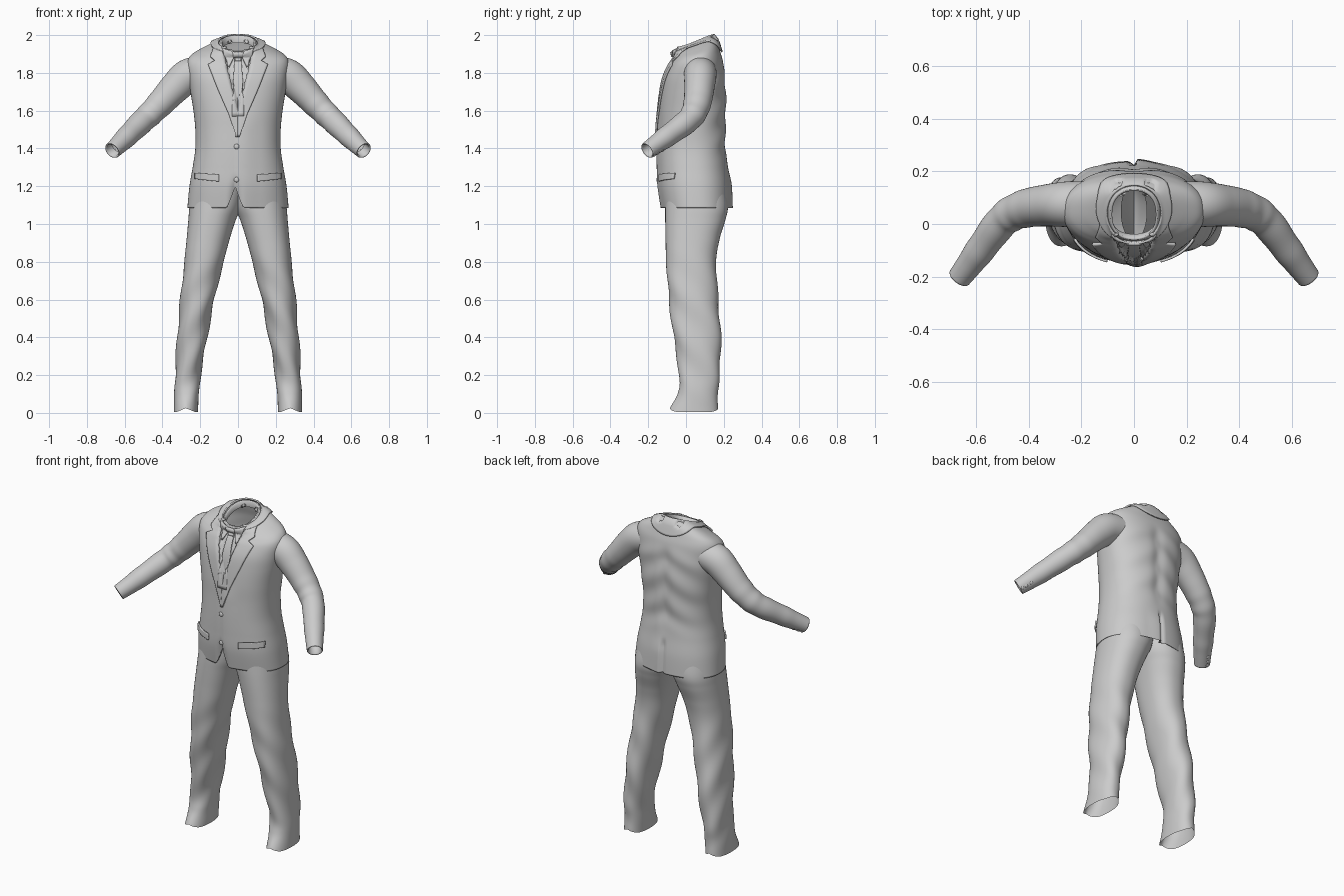
import bpy, math
from mathutils import Vector
from mathutils.bvhtree import BVHTree

if "Cube" in bpy.data.objects:
    bpy.data.objects.remove(bpy.data.objects["Cube"])


def catmull(pts, n):
    """Smooth interpolation through a table of tuples, n steps per segment."""
    out = []
    for i in range(len(pts) - 1):
        a, b, c, d = (pts[max(0, min(len(pts) - 1, i + k))] for k in (-1, 0, 1, 2))
        for j in range(n):
            t = j / n
            out.append(tuple(q + 0.5 * t * (r - p + t * (2*p - 5*q + 4*r - s + t * (3*(q - r) + s - p)))
                             for p, q, r, s in zip(a, b, c, d)))
    return out + [tuple(pts[-1])]


def smoothstep(a, b, v):
    t = max(0, min(1, (v - a) / (b - a)))
    return t * t * (3 - 2 * t)


def grid(name, rows, closed=False, mirror=False, thick=0):
    """Mesh from rows of points; closed joins each row into a ring."""
    n = len(rows[0])
    verts = [p for r in rows for p in r]
    faces = [(i*n + j, i*n + (j+1) % n, (i+1)*n + (j+1) % n, (i+1)*n + j)
             for i in range(len(rows) - 1) for j in range(n if closed else n - 1)]
    me = bpy.data.meshes.new(name)
    me.from_pydata(verts, [], faces)
    me.shade_smooth()
    ob = bpy.data.objects.new(name, me)
    bpy.context.collection.objects.link(ob)
    if mirror:
        ob.modifiers.new("mirror", 'MIRROR').use_mirror_merge = False
    if thick:
        m = ob.modifiers.new("thickness", 'SOLIDIFY')
        m.thickness, m.offset = thick, 0
    return ob, verts, faces


def oval(a, e):
    """Point on a unit superellipse."""
    c, s = math.cos(a), math.sin(a)
    return math.copysign(abs(c) ** (2/e), c), math.copysign(abs(s) ** (2/e), s)


# Jacket body: z, half width, front y, back y, tilt of the ring
body = [(1.085, .268, -.128, .24, 0), (1.2, .257, -.145, .235, 0), (1.3, .24, -.148, .222, 0),
        (1.4, .226, -.148, .213, 0), (1.5, .226, -.145, .212, 0), (1.6, .236, -.142, .215, 0),
        (1.7, .252, -.132, .213, 0), (1.78, .264, -.118, .208, .03), (1.85, .27, -.092, .195, .1),
        (1.89, .25, -.072, .18, .2), (1.92, .195, -.06, .168, .3), (1.943, .135, -.064, .156, .4),
        (1.952, .106, -.066, .146, .42), (1.966, .09, -.06, .132, .42)]
levels = catmull(body, 9)
levels = [(1.095, .255, -.112, .226, 0)] + levels + [(1.964, .083, -.053, .126, .42), (1.925, .084, -.052, .13, .42)]


def body_point(level, a):
    z, hx, yf, yb, k = level
    cx, cy = oval(a, 2.3)
    x, y = hx * cx, (yf + yb) / 2 + (yb - yf) / 2 * cy
    z += k * (y - .05)
    if cy < 0:
        # cutaway hem, sunken shirt front and overlapping front edge
        if z < 1.3:
            hem = 1.085 + .115 * max(0, 1 - abs(x + .015) / .045) ** 1.2
            z = hem + (z - 1.085) * (1.3 - hem) / .215
        w = (z - 1.59) * .265
        y += .018 * smoothstep(0, .008, w - abs(x)) * (1 - smoothstep(1.87, 1.91, z))
        edge = -.015 + .04 * (z - 1.2)
        y -= .007 * smoothstep(0, .006, x - edge) * (1 - smoothstep(.02, .12, x)) * (1 - smoothstep(1.5, 1.62, z))
    else:
        # back vent, spine hollow and soft folds
        y -= .022 * max(0, 1 - abs(x + .004) / .012) * (1 - smoothstep(1.24, 1.3, z))
        y += .008 * smoothstep(0, .006, x) * (1 - smoothstep(.01, .1, x)) * (1 - smoothstep(1.2, 1.32, z))
        mid = smoothstep(1.3, 1.45, z) * (1 - smoothstep(1.75, 1.88, z)) * cy
        y -= .009 * mid * math.exp(-(x / .04) ** 2)
        y += .004 * mid * math.sin(38 * z + 22 * abs(x))
    return Vector((x, y, z))


N = 192
_, bv, bf = grid("jacket_body", [[body_point(l, 2*math.pi*j/N) for j in range(N)] for l in levels], closed=True)
bvh = BVHTree.FromPolygons(bv, bf)


def drape(x, z, off):
    """Point lying on the jacket front, lifted by off."""
    hit, nrm, _, _ = bvh.ray_cast(Vector((x, -1, z)), Vector((0, 1, 0)))
    if hit is None or hit.y > .1:
        hit, nrm, _, _ = bvh.find_nearest(Vector((x, -.05, z)))
    return hit + (nrm if nrm.y < 0 else -nrm) * off


def panel(name, left, right, off, thick, s=1, cols=8, sub=7):
    """Cloth strip between two (x, z) outlines, laid on the front."""
    rows = []
    for i in range(len(left) - 1):
        for j in range(sub + (i == len(left) - 2)):
            t = j / sub
            l = Vector(left[i]).lerp(Vector(left[i+1]), t)
            r = Vector(right[i]).lerp(Vector(right[i+1]), t)
            pts = [l.lerp(r, c / cols) for c in range(cols + 1)]
            rows.append([drape(s * p.x, p.y, off) for p in pts])
    return grid(name, rows, thick=thick)


for s, side in ((1, "left"), (-1, "right")):
    panel(side + "_lapel",
          [(0, 1.46), (0, 1.59), (.03, 1.70), (.06, 1.82), (.068, 1.85), (.074, 1.88), (.086, 1.93)],
          [(.008, 1.46), (.05, 1.585), (.10, 1.70), (.157, 1.842), (.12, 1.86), (.145, 1.882), (.125, 1.93)],
          .006, .01, s)
    panel(side + "_shirt_collar_wing", [(.046, 1.825), (.007, 1.905)], [(.056, 1.835), (.078, 1.925)], .011, .009, s)
    panel(side + "_pocket_flap", [(.10, 1.225), (.10, 1.262)], [(.222, 1.238), (.222, 1.27)], .005, .009, s, cols=14)

# Tie and knot
panel("tie", [(-.03, 1.57), (-.03, 1.70), (-.017, 1.87)], [(.03, 1.57), (.03, 1.70), (.017, 1.87)], .008, .008)
panel("tie_knot", [(-.014, 1.855), (-.026, 1.908)], [(.014, 1.855), (.026, 1.908)], .013, .014)

# Jacket collar wrapping the neck, snapped to the body
collar = []
for r in range(9):
    t, row = r / 8, []
    for j in range(73):
        a = math.radians(-52 + 284 * j / 72)
        c, s = math.cos(a), math.sin(a)
        low = Vector((.142 * c, .045 + .13 * s, 1.945 - .04 * s * s))
        top = Vector((.098 * c, .04 + .1 * s, 1.955 + .035 * s))
        p, nrm, _, _ = bvh.find_nearest(low.lerp(top, t))
        row.append(p + nrm * .008)
    collar.append(row)
grid("jacket_collar", collar, thick=.009)


# Sleeves: centre x, y, z, radius along y, radius across
arm = [(.19, .075, 1.805, .088, .085), (.265, .075, 1.783, .086, .09), (.33, .071, 1.725, .08, .083),
       (.40, .062, 1.65, .074, .073), (.46, .042, 1.588, .068, .067), (.51, .002, 1.54, .063, .063),
       (.583, -.095, 1.468, .057, .057), (.635, -.165, 1.417, .049, .049), (.664, -.203, 1.39, .045, .045)]
path = catmull(arm, 7)


def arm_frame(i):
    p = Vector(path[i][:3])
    t = (Vector(path[min(i+1, len(path)-1)][:3]) - Vector(path[max(i-1, 0)][:3])).normalized()
    u = Vector((0, 1, 0))
    u = (u - t * u.dot(t)).normalized()
    return p, t, u, u.cross(t)


def arm_ring(i, scale=1, shift=0, n=40):
    p, t, u, v = arm_frame(i)
    ru, rv = path[i][3:]
    bump = 1 + .02 * math.sin(i * .9) * smoothstep(18, 26, i) * (1 - smoothstep(40, 50, i))
    return [p + t * shift + (u * ru * math.cos(a) + v * rv * math.sin(a)) * scale * bump
            for a in (2 * math.pi * j / n for j in range(n))]


last = len(path) - 1
rings = [arm_ring(i) for i in range(last + 1)]
rings += [arm_ring(last, .95, .004), arm_ring(last, .8, 0), arm_ring(last, .78, -.05)]
grid("sleeve", rings, closed=True, mirror=True)


# Trouser legs: z, inner x, outer x, front y, back y
leg = [(0.005, .212, .34, -.085, .17), (.1, .207, .338, -.046, .167), (.2, .198, .333, -.036, .177),
       (.4, .163, .322, -.065, .185), (.6, .125, .305, -.09, .17), (.8, .076, .284, -.105, .16),
       (.92, .044, .272, -.108, .178), (1.02, .012, .263, -.11, .208), (1.1, -.02, .256, -.11, .222),
       (1.24, -.05, .235, -.105, .2)]
rows = []
for z, xi, xo, yf, yb in catmull(leg, 9):
    row = []
    for j in range(64):
        a = 2 * math.pi * j / 64
        cx, cy = oval(a, 2.25)
        fold = .004 * math.sin(24 * z + 3 * a) * smoothstep(.02, .2, z) * (1 - smoothstep(.6, .9, z))
        arch = .02 * (1 - smoothstep(0, .1, z)) * max(0, 1 - abs(cx) * 1.3)
        row.append(Vector(((xi + xo) / 2 + ((xo - xi) / 2 + fold) * cx,
                           (yf + yb) / 2 + ((yb - yf) / 2 + fold) * cy, z + arch)))
    rows.append(row)
grid("trouser_leg", rows, closed=True, mirror=True)


# Buttons on the front and cuffs
def button(name, p, nrm, r):
    bpy.ops.mesh.primitive_uv_sphere_add(segments=20, ring_count=10, radius=r, location=p)
    ob = bpy.context.object
    ob.name, ob.scale = name, (1, 1, .45)
    ob.rotation_euler = nrm.to_track_quat('Z', 'Y').to_euler()
    bpy.ops.object.shade_smooth_by_angle()


for z in (1.41, 1.235):
    button("front_button", drape(-.006, z, .003), Vector((0, -1, 0)), .014)
for k in range(3):
    i = last - 2 - 3 * k
    p, t, u, v = arm_frame(i)
    d = (u + (v if v.z < 0 else -v) * .35).normalized()
    q = p + d * path[i][3]
    for s in (1, -1):
        button("cuff_button", (s * q.x, q.y, q.z), Vector((s * d.x, d.y, d.z)), .009)
